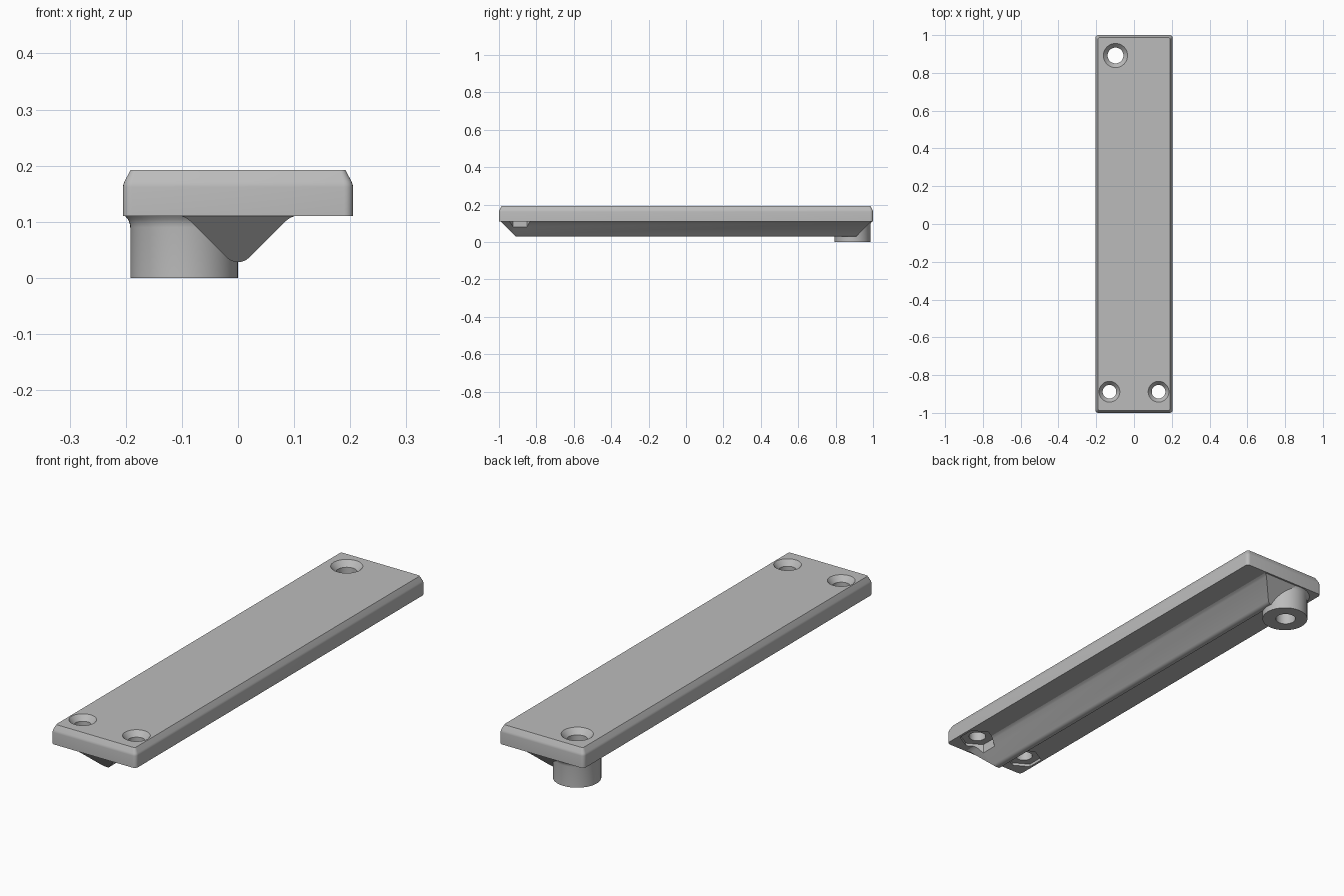
import bpy, bmesh, math

cube = bpy.data.objects.get("Cube")
if cube:
    bpy.data.objects.remove(cube, do_unlink=True)

grey = bpy.data.materials.new("mid_grey")
grey.use_nodes = True
colour = (0.5, 0.5, 0.5, 1)
grey.diffuse_color = colour
grey.node_tree.nodes["Principled BSDF"].inputs["Base Color"].default_value = colour

BOTTOM, TOP = 0.11, 0.192      # plate underside and top face


def loft(name, rings):
    """Skin a stack of equal-length closed rings and cap both ends."""
    bm = bmesh.new()
    loops = [[bm.verts.new(p) for p in ring] for ring in rings]
    n = len(loops[0])
    for a, b in zip(loops, loops[1:]):
        for i in range(n):
            j = (i + 1) % n
            bm.faces.new((a[i], a[j], b[j], b[i]))
    bm.faces.new(loops[0][::-1])
    bm.faces.new(loops[-1])
    bmesh.ops.recalc_face_normals(bm, faces=bm.faces)
    mesh = bpy.data.meshes.new(name)
    bm.to_mesh(mesh)
    bm.free()
    mesh.materials.append(grey)
    ob = bpy.data.objects.new(name, mesh)
    bpy.context.collection.objects.link(ob)
    return ob


def turned(name, x, y, profile, sides=48, turn=0.0):
    """Lathe (radius, z) points around a vertical axis."""
    angles = [turn + math.tau * i / sides for i in range(sides)]
    return loft(name, [[(x + r * math.cos(a), y + r * math.sin(a), z) for a in angles]
                       for r, z in profile])


def rounded_rect(hx, hy, r, z, steps=5):
    """Ring for a rectangle with rounded corners."""
    ring = []
    for k, (sx, sy) in enumerate(((1, 1), (-1, 1), (-1, -1), (1, -1))):
        for i in range(steps + 1):
            a = (k + i / steps) * math.pi / 2
            ring.append((sx * (hx - r) + r * math.cos(a),
                         sy * (hy - r) + r * math.sin(a), z))
    return ring


# Plate with softened, chamfered upper rim
rim = [(0, BOTTOM), (0, 0.162), (0.0008, 0.167), (0.0028, 0.172), (0.0135, TOP)]
plate = loft("cover_plate", [rounded_rect(0.205 - d, 1 - d, 0.016 - d / 2, z) for d, z in rim])

# V-shaped keel with a rounded nose and sloping ends
nose = 0.028
half = [(nose * math.sin(a), nose * (2 - math.cos(a)))
        for a in (math.pi / 4 * i / 5 for i in range(6))]
half += [(0.086, 0.102), (0.093, 0.107), (0.103, 0.111), (0.105, 0.115)]
section = [(-x, z) for x, z in reversed(half[1:])] + half
keel = loft("keel", [[(x, s * (0.882 + z), z) for x, z in section] for s in (-1, 1)])

# Screw boss with a flared root
boss = turned("screw_boss", -0.096, 0.89,
              [(0.096, 0), (0.096, 0.09), (0.097, 0.097), (0.1, 0.104),
               (0.105, 0.11), (0.105, 0.115)])


# Cutters: countersunk holes and hexagonal nut pockets
def screw_hole(x, y, r, sink):
    return turned("hole_cutter", x, y,
                  [(r, -0.1), (r, TOP - 0.024), (sink, TOP), (sink + 0.01, TOP + 0.01)])


cutters = [screw_hole(-0.098, 0.892, 0.042, 0.064)]
for side in (-1, 1):
    cutters.append(screw_hole(side * 0.13, -0.888, 0.036, 0.055))
    cutters.append(turned("nut_pocket_cutter", side * 0.13, -0.888,
                          [(0.075, -0.05), (0.075, BOTTOM + 0.012)], 6, math.pi / 6))

for part in (plate, keel, boss):
    bpy.ops.object.select_all(action="DESELECT")
    part.select_set(True)
    bpy.context.view_layer.objects.active = part
    for cutter in (cutters[:1] if part is boss else cutters):
        mod = part.modifiers.new("cut", "BOOLEAN")
        mod.operation = "DIFFERENCE"
        mod.solver = "EXACT"
        mod.object = cutter
        bpy.ops.object.modifier_apply(modifier=mod.name)
    bpy.ops.object.shade_smooth_by_angle(angle=math.radians(25))

for cutter in cutters:
    bpy.data.objects.remove(cutter, do_unlink=True)
